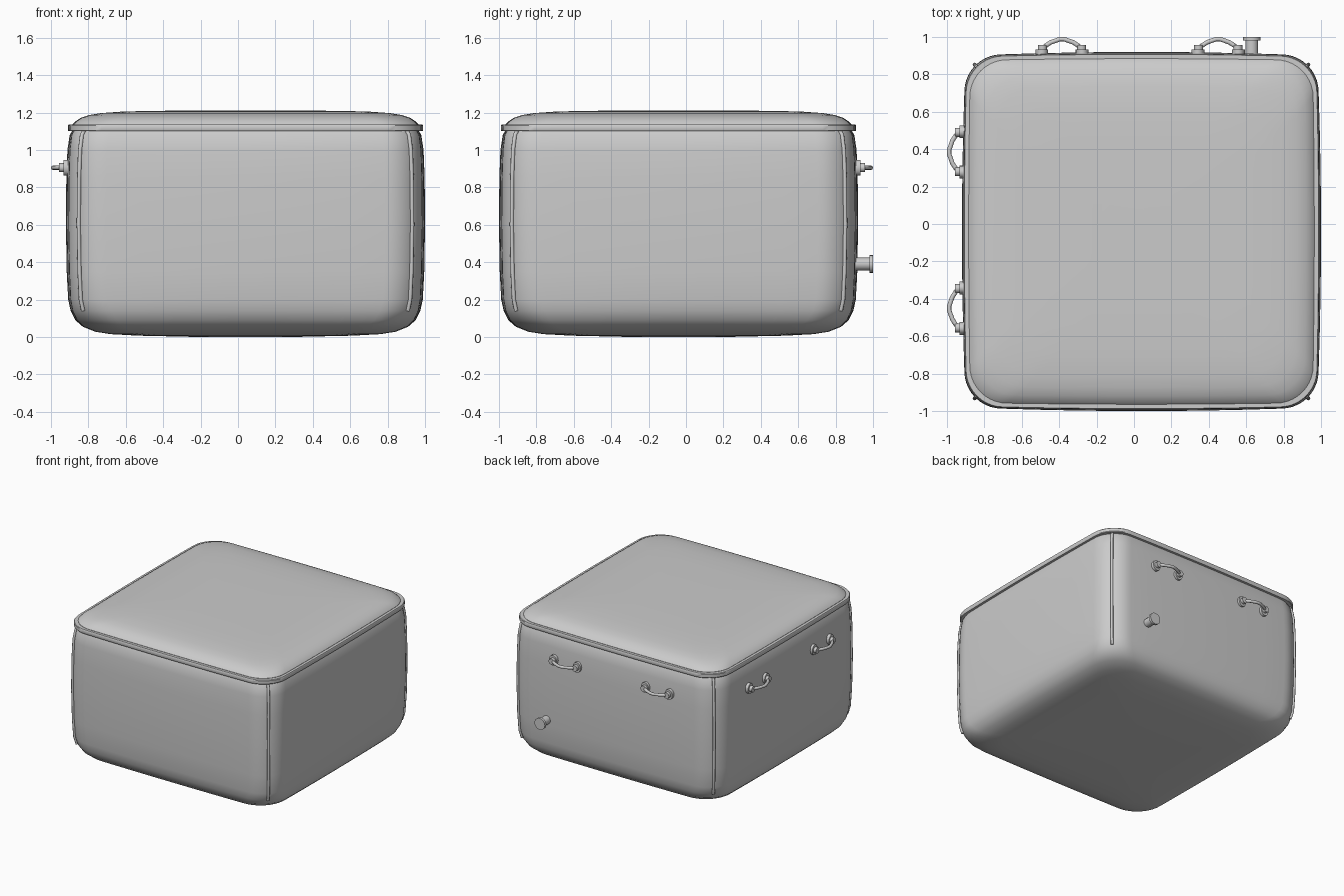
import bpy, bmesh, math
from mathutils import Vector, Matrix

if "Cube" in bpy.data.objects:
    bpy.data.objects.remove(bpy.data.objects["Cube"])

CX, CY = 0.04, -0.04


def finish(ob, angle=35):
    bpy.ops.object.select_all(action='DESELECT')
    bpy.context.view_layer.objects.active = ob
    ob.select_set(True)
    bpy.ops.object.shade_smooth_by_angle(angle=math.radians(angle))
    return ob


def ring(half, radius, bulge, corner=10, side=8):
    """Rounded square outline with slightly swollen sides."""
    pts = []
    s = half - radius
    for q in range(4):
        rot = Matrix.Rotation(q * math.pi / 2, 2)
        for i in range(1, side):
            t = -1 + 2 * i / side
            pts.append(rot @ Vector((half + bulge * (1 - t * t), t * s)))
        for i in range(corner + 1):
            a = math.pi / 2 * i / corner
            pts.append(rot @ Vector((s + radius * math.cos(a), s + radius * math.sin(a))))
    return pts


def loft(name, rows):
    """Stack rounded squares: (half width, corner radius, bulge, z)."""
    bm = bmesh.new()
    loops = [[bm.verts.new((p.x + CX, p.y + CY, z)) for p in ring(h, r, b)]
             for h, r, b, z in rows]
    n = len(loops[0])
    for a, b in zip(loops, loops[1:]):
        for i in range(n):
            j = (i + 1) % n
            bm.faces.new((a[i], a[j], b[j], b[i]))
    bm.faces.new(loops[0][::-1])
    bm.faces.new(loops[-1])
    me = bpy.data.meshes.new(name)
    bm.to_mesh(me)
    bm.free()
    ob = bpy.data.objects.new(name, me)
    bpy.context.collection.objects.link(ob)
    return finish(ob)


def tube(name, pts, radius):
    cu = bpy.data.curves.new(name, 'CURVE')
    cu.dimensions = '3D'
    cu.bevel_depth = radius
    cu.bevel_resolution = 2
    cu.use_fill_caps = True
    sp = cu.splines.new('POLY')
    sp.points.add(len(pts) - 1)
    for p, co in zip(sp.points, pts):
        p.co = (*co, 1)
    ob = bpy.data.objects.new(name, cu)
    bpy.context.collection.objects.link(ob)
    return ob


def disc(name, frame, radius, y0, y1, x=0, squash=1):
    """Cylinder along the local outward (+y) axis of a wall frame."""
    bpy.ops.mesh.primitive_cylinder_add(vertices=20, radius=radius, depth=y1 - y0)
    ob = bpy.context.object
    ob.name = name
    ob.matrix_world = (frame @ Matrix.Translation((x, (y0 + y1) / 2, 0))
                       @ Matrix.Rotation(math.pi / 2, 4, 'X') @ Matrix.Diagonal((squash, 1, 1, 1)))
    return finish(ob)


# Body shell with soft bottom edge
body = [(0.25, 0.15, 0, 0.0), (0.57, 0.19, 0, 0.007), (0.72, 0.21, 0, 0.015),
        (0.80, 0.22, 0.003, 0.028), (0.865, 0.22, 0.005, 0.055), (0.902, 0.215, 0.008, 0.09),
        (0.925, 0.205, 0.010, 0.14), (0.936, 0.20, 0.012, 0.20), (0.943, 0.20, 0.013, 0.35),
        (0.947, 0.20, 0.013, 0.60), (0.945, 0.20, 0.013, 0.85), (0.940, 0.20, 0.012, 1.00),
        (0.930, 0.20, 0.010, 1.08), (0.917, 0.20, 0.008, 1.105)]
loft("body", body)

# Lid rim band
loft("lid_rim", [(0.925, 0.20, 0.008, 1.10), (0.938, 0.20, 0.009, 1.10),
                 (0.941, 0.20, 0.009, 1.105), (0.941, 0.20, 0.009, 1.13),
                 (0.938, 0.20, 0.009, 1.135), (0.918, 0.20, 0.008, 1.135)])

# Padded lid top
loft("lid_top", [(0.918, 0.20, 0.006, 1.12), (0.918, 0.20, 0.006, 1.137),
                 (0.905, 0.20, 0.006, 1.152), (0.875, 0.205, 0.005, 1.172),
                 (0.83, 0.21, 0.004, 1.187), (0.77, 0.21, 0.002, 1.197),
                 (0.66, 0.20, 0, 1.205), (0.50, 0.18, 0, 1.209), (0.22, 0.10, 0, 1.211)])

# Corner seams
k = 1 - math.sqrt(0.5)
for sx in (-1, 1):
    for sy in (-1, 1):
        path = [(CX + sx * (h - k * r + 0.003), CY + sy * (h - k * r + 0.003), z)
                for h, r, b, z in body if z >= 0.14]
        tube("corner_seam", path, 0.011)

# Carry handles on the back and left walls
back = [Matrix.Translation((x, 0.915, 0.905)) for x in (-0.385, 0.45)]
left = [Matrix.Translation((-0.915, y, 0.905)) @ Matrix.Rotation(math.pi / 2, 4, 'Z')
        for y in (0.385, -0.45)]
for f in back + left:
    for s in (-1, 1):
        disc("handle_plate", f, 0.042, -0.01, 0.018, s * 0.108, 0.82)
        disc("handle_boss", f, 0.024, 0.01, 0.042, s * 0.105)
    grip = tube("handle_grip", [(-0.105, 0.02, 0), (-0.088, 0.038, 0), (-0.06, 0.056, 0),
                                (-0.012, 0.073, 0), (0.012, 0.073, 0), (0.06, 0.056, 0),
                                (0.088, 0.038, 0), (0.105, 0.02, 0)], 0.012)
    grip.matrix_world = f

# Drain valve
v = Matrix.Translation((0.63, 0.915, 0.39))
disc("drain_pipe", v, 0.034, -0.01, 0.07)
disc("drain_cap", v, 0.047, 0.065, 0.085)
